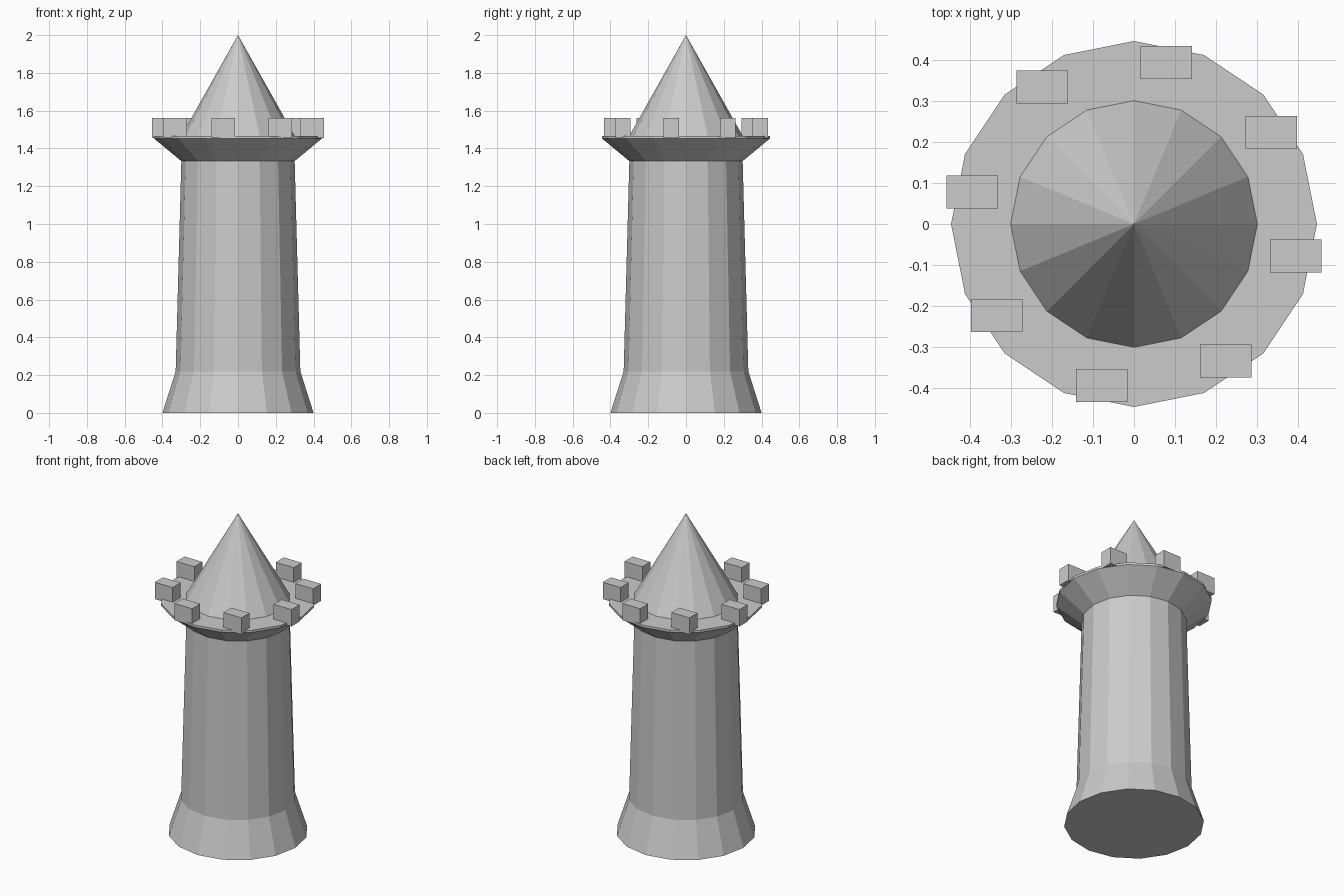
import bpy, bmesh, math

if "Cube" in bpy.data.objects:
    bpy.data.objects.remove(bpy.data.objects["Cube"])

SIDES = 16


def lathe(name, profile):
    """Revolve (radius, z) points into a closed, flat-faced solid."""
    bm = bmesh.new()
    rings = []
    for r, z in profile:
        if r == 0:
            rings.append([bm.verts.new((0, 0, z))])
        else:
            rings.append([bm.verts.new((r * math.cos(a), r * math.sin(a), z))
                          for a in (math.tau * i / SIDES for i in range(SIDES))])
    for low, high in zip(rings, rings[1:]):
        for i in range(SIDES):
            j = (i + 1) % SIDES
            if len(high) == 1:
                bm.faces.new((low[i], low[j], high[0]))
            else:
                bm.faces.new((low[i], low[j], high[j], high[i]))
    for ring in (rings[0], rings[-1]):
        if len(ring) > 1:
            bm.faces.new(ring)
    bmesh.ops.recalc_face_normals(bm, faces=bm.faces)
    mesh = bpy.data.meshes.new(name)
    bm.to_mesh(mesh)
    bm.free()
    obj = bpy.data.objects.new(name, mesh)
    bpy.context.collection.objects.link(obj)
    return obj


# Flared foot and tapering shaft
lathe("tower_shaft", [(0.40, 0), (0.33, 0.22), (0.30, 1.333)])

# Flared parapet platform with a thin rim
lathe("parapet", [(0.30, 1.333), (0.445, 1.453), (0.445, 1.467)])

# Conical roof
lathe("roof", [(0.30, 1.467), (0, 2.0)])

# Ring of eight axis-aligned battlement blocks
for i in range(8):
    a = math.radians(33.75 + 45 * i)
    bpy.ops.mesh.primitive_cube_add(
        size=1, location=(0.401 * math.cos(a), 0.401 * math.sin(a), 1.507))
    block = bpy.context.object
    block.name = f"battlement_{i + 1}"
    block.scale = (0.125, 0.08, 0.106)
